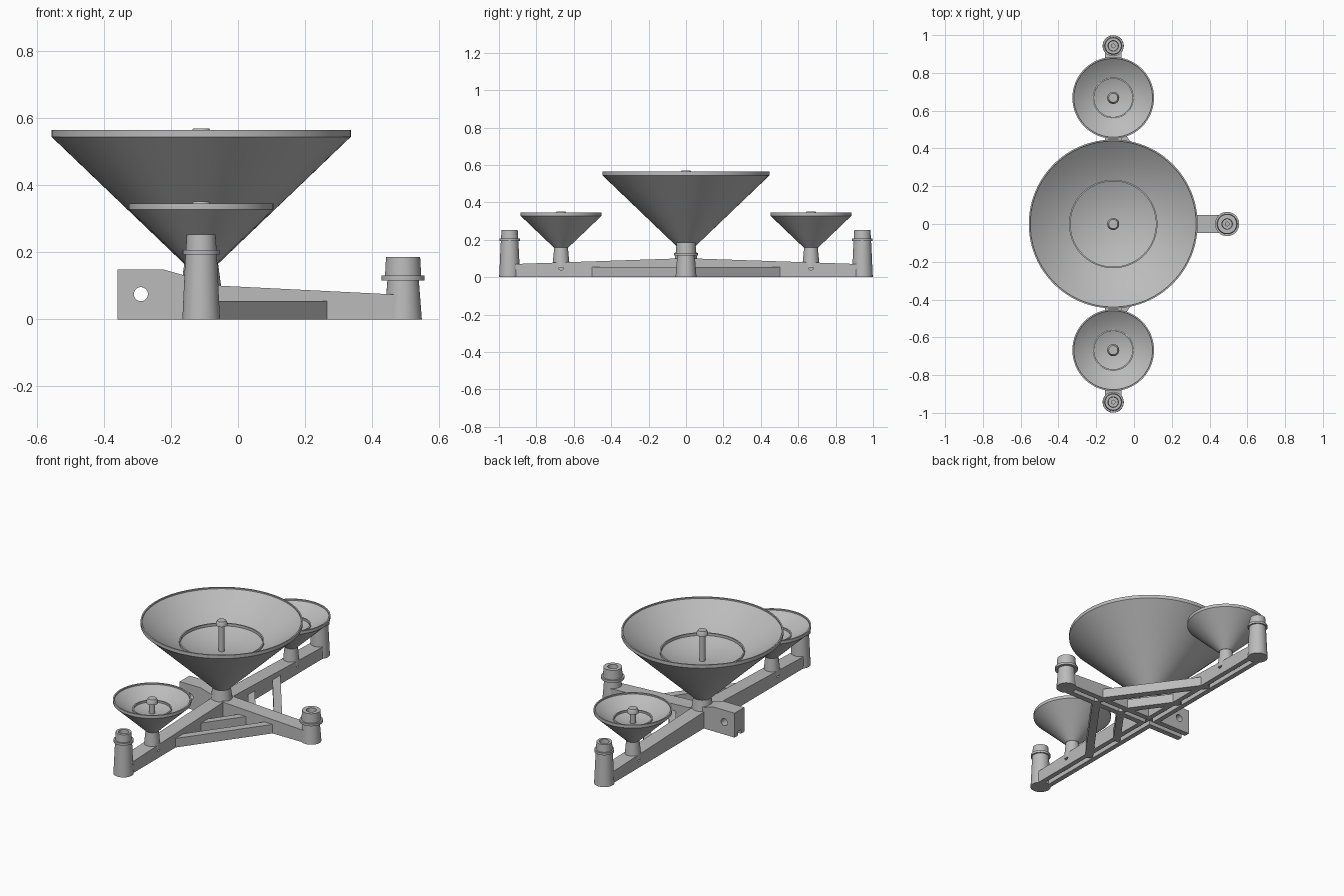
import bpy, bmesh, math
from mathutils import Vector

cube = bpy.data.objects.get("Cube")
if cube:
    bpy.data.objects.remove(cube, do_unlink=True)

grey = bpy.data.materials.new("plain grey")
grey.use_nodes = True
COLOUR = (0.5, 0.5, 0.5, 1)
grey.diffuse_color = COLOUR
grey.node_tree.nodes["Principled BSDF"].inputs["Base Color"].default_value = COLOUR

HUB = -0.11      # x of the main dish and long arm
DISH_Y = 0.668   # side dishes
TOWER_Y = 0.943  # end towers


def finish(name, bm, smooth=True):
    bmesh.ops.recalc_face_normals(bm, faces=bm.faces)
    mesh = bpy.data.meshes.new(name)
    bm.to_mesh(mesh)
    bm.free()
    mesh.materials.append(grey)
    obj = bpy.data.objects.new(name, mesh)
    bpy.context.collection.objects.link(obj)
    if smooth:
        bpy.ops.object.select_all(action="DESELECT")
        obj.select_set(True)
        bpy.context.view_layer.objects.active = obj
        bpy.ops.object.shade_smooth_by_angle(angle=math.radians(30))
    return obj


def lathe(name, profile, x, y, steps=72):
    """Spin (radius, height) points about a vertical axis at x, y."""
    bm = bmesh.new()
    verts = [bm.verts.new((r, 0, z)) for r, z in profile]
    edges = [bm.edges.new(pair) for pair in zip(verts, verts[1:])]
    bmesh.ops.spin(bm, geom=verts + edges, cent=(0, 0, 0), axis=(0, 0, 1),
                   angle=math.tau, steps=steps, use_duplicate=False)
    bmesh.ops.remove_doubles(bm, verts=bm.verts, dist=1e-5)
    bmesh.ops.translate(bm, verts=bm.verts, vec=(x, y, 0))
    return finish(name, bm)


def prism(name, base, offset):
    """Extrude a closed outline by an offset vector."""
    bm = bmesh.new()
    face = bm.faces.new([bm.verts.new(p) for p in base])
    new = bmesh.ops.extrude_face_region(bm, geom=[face])["geom"]
    bmesh.ops.translate(bm, vec=offset,
                        verts=[v for v in new if isinstance(v, bmesh.types.BMVert)])
    return finish(name, bm, smooth=False)


def box(name, lo, hi):
    (x0, y0, z0), (x1, y1, z1) = lo, hi
    return prism(name, [(x0, y0, z0), (x1, y0, z0), (x1, y1, z0), (x0, y1, z0)],
                 (0, 0, z1 - z0))


def rod(name, centre, direction, radius, length):
    """Cylinder centred on a point."""
    bm = bmesh.new()
    bmesh.ops.create_cone(bm, cap_ends=True, segments=32, radius1=radius,
                          radius2=radius, depth=length)
    turn = Vector((0, 0, 1)).rotation_difference(Vector(direction)).to_matrix()
    bmesh.ops.rotate(bm, verts=bm.verts, matrix=turn)
    bmesh.ops.translate(bm, verts=bm.verts, vec=centre)
    return finish(name, bm)


def cut(obj, cutter):
    cutter.hide_render = True
    cutter.hide_set(True)
    cutter.display_type = "WIRE"
    mod = obj.modifiers.new("cut", "BOOLEAN")
    mod.object, mod.operation, mod.solver = cutter, "DIFFERENCE", "EXACT"


def dish(label, y, radius, rim_low, rim_top, cone_low, neck_r, floor, ring_r, lip):
    """Conical shell with a curved bowl, an inner ring and a capped post."""
    inner = radius - 0.008
    rise = rim_top - 0.008 - floor

    def bowl(r):
        return floor + rise * (r / inner) ** 2

    curve = [(inner * i / 16, bowl(inner * i / 16)) for i in range(16, -1, -1)]
    lathe(label + "_dish", [(0, cone_low), (neck_r, cone_low), (radius, rim_low),
                            (radius, rim_top), (inner, rim_top)] + curve, HUB, y, 96)
    z = bowl(ring_r)
    a, b = ring_r - 0.004, ring_r + 0.004
    lathe(label + "_dish_ring", [(a, z - 0.01), (a, z + lip), (b, z + lip),
                                 (b, z - 0.01), (a, z - 0.01)], HUB, y)
    top = rim_top + 0.005
    lathe(label + "_feed_post", [(0, floor - 0.01), (0.017, floor - 0.01),
                                 (0.017, top - 0.03), (0.032, top - 0.028),
                                 (0.032, top - 0.015), (0.024, top), (0, top)], HUB, y, 32)


def tower(name, x, y, collar, top, collar_r, upper_r):
    """Tapered column with a collar and a hollow top."""
    lathe(name, [(0, 0), (0.056, 0), (0.047, collar), (collar_r, collar),
                 (collar_r, collar + 0.014), (upper_r, collar + 0.014),
                 (upper_r - 0.003, top), (0.028, top), (0.026, top - 0.035),
                 (0.01, top - 0.035), (0.01, top - 0.05), (0, top - 0.05)], x, y, 48)


# Dishes and their necks
dish("main", 0, 0.447, 0.545, 0.565, 0.165, 0.05, 0.385, 0.23, 0.014)
lathe("main_neck", [(0, 0.08), (0.062, 0.08), (0.05, 0.17), (0, 0.17)], HUB, 0)
for side, sign in (("front", -1), ("back", 1)):
    y = sign * DISH_Y
    dish(side, y, 0.216, 0.328, 0.346, 0.158, 0.038, 0.262, 0.105, 0.01)
    lathe(side + "_neck", [(0, 0.05), (0.047, 0.05), (0.036, 0.165), (0, 0.165)], HUB, y)
    tower(side + "_tower", HUB, sign * TOWER_Y, 0.193, 0.253, 0.055, 0.046)

tower("side_tower", 0.493, 0, 0.116, 0.186, 0.064, 0.054)

# Long arm, gently tapering to both ends
HALF = 0.043
end = TOWER_Y - 0.01
long_arm = prism("long_arm", [(HUB - HALF, -end, 0), (HUB - HALF, end, 0),
                              (HUB - HALF, end, 0.07), (HUB - HALF, 0.05, 0.1),
                              (HUB - HALF, -0.05, 0.1), (HUB - HALF, -end, 0.07)],
                 (2 * HALF, 0, 0))

# Side arm with the raised mounting block at its other end
outline = [(-0.36, 0), (-0.36, 0.148), (-0.22, 0.148), (-0.05, 0.1),
           (0.49, 0.073), (0.49, 0)]
side_arm = prism("side_arm", [(x, -0.047, z) for x, z in outline], (0, 0.094, 0))
cut(side_arm, rod("block_hole_cutter", (-0.29, 0, 0.075), (0, 1, 0), 0.021, 0.3))

# Grooves along the undersides
for arm in (long_arm, side_arm):
    cut(arm, box("long_groove_cutter", (HUB - 0.014, -0.9, -0.02), (HUB + 0.014, 0.9, 0.025)))
    cut(arm, box("side_groove_cutter", (-0.4, -0.014, -0.02), (0.45, 0.014, 0.025)))

# Small cross holes beneath the side dishes
for sign in (-1, 1):
    for edge in (-1, 1):
        cut(long_arm, rod("cross_hole_cutter", (HUB + edge * HALF, sign * DISH_Y, 0.052),
                          (1, 0, 0), 0.014, 0.03))

# Diagonal braces: a long outer and a short inner one on each side
for side, sign in (("front", -1), ("back", 1)):
    for label, reach_x, reach_y, width in (("outer", 0.395, 0.535, 0.045),
                                           ("inner", 0.215, 0.29, 0.04)):
        a = Vector((HUB + 0.02, sign * reach_y, 0))
        b = Vector((HUB + reach_x, sign * 0.02, 0))
        inward = Vector((-(b - a).y, (b - a).x, 0)).normalized() * width
        if inward.x > 0:
            inward = -inward
        prism(side + "_" + label + "_brace", [a, b, b + inward, a + inward], (0, 0, 0.055))
